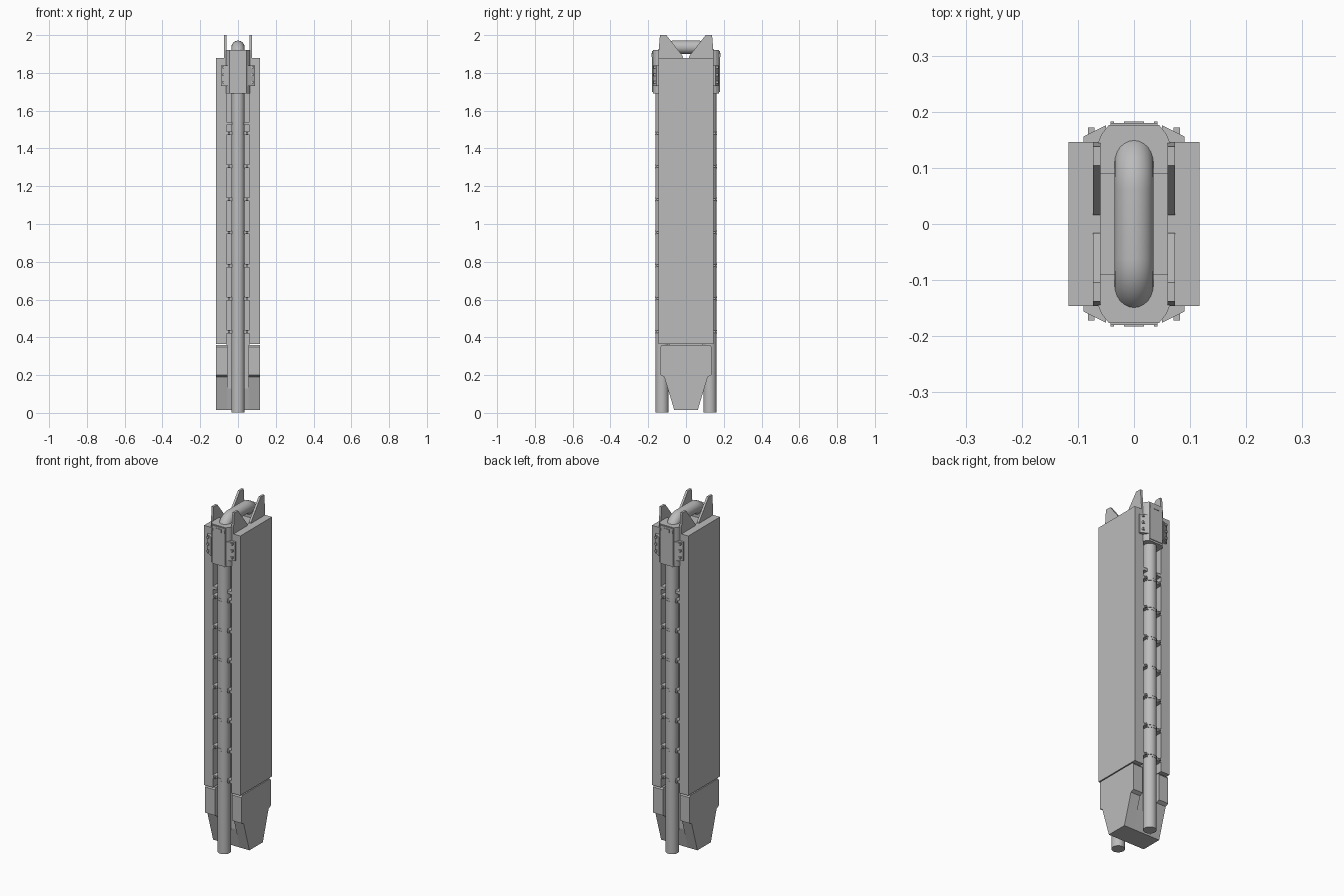
import bpy, bmesh, math
from mathutils import Vector

old = bpy.data.objects.get("Cube")
if old:
    bpy.data.objects.remove(old, do_unlink=True)

grey = bpy.data.materials.new("plain_grey")
grey.use_nodes = True
GREY = (0.5, 0.5, 0.5, 1)
grey.diffuse_color = GREY
grey.node_tree.nodes["Principled BSDF"].inputs["Base Color"].default_value = GREY


def finish(name, bm, smooth=False):
    bmesh.ops.recalc_face_normals(bm, faces=bm.faces[:])
    mesh = bpy.data.meshes.new(name)
    bm.to_mesh(mesh)
    bm.free()
    mesh.materials.append(grey)
    ob = bpy.data.objects.new(name, mesh)
    bpy.context.collection.objects.link(ob)
    if smooth:
        bpy.ops.object.select_all(action='DESELECT')
        ob.select_set(True)
        bpy.context.view_layer.objects.active = ob
        bpy.ops.object.shade_smooth_by_angle(angle=math.radians(40))
    return ob


def mirror(ob, x=True, y=True):
    mod = ob.modifiers.new("mirror", 'MIRROR')
    mod.use_axis = (x, y, False)
    mod.use_mirror_merge = False
    return ob


def extrude(name, points, place, depth):
    """Extrude a 2D outline; place maps its points into 3D."""
    bm = bmesh.new()
    face = bm.faces.new([bm.verts.new(place(*p)) for p in points])
    new = bmesh.ops.extrude_face_region(bm, geom=[face])["geom"]
    verts = [v for v in new if isinstance(v, bmesh.types.BMVert)]
    bmesh.ops.translate(bm, vec=depth, verts=verts)
    return finish(name, bm)


def side_plate(name, points, x0, x1):
    return extrude(name, points, lambda y, z: (x0, y, z), (x1 - x0, 0, 0))


def plan_block(name, points, z0, z1):
    return extrude(name, points, lambda x, y: (x, y, z0), (0, 0, z1 - z0))


def box(name, x0, x1, y0, y1, z0, z1):
    return plan_block(name, [(x0, y0), (x1, y0), (x1, y1), (x0, y1)], z0, z1)


def symmetric(half):
    return half + [(-a, b) for a, b in reversed(half)]


# Side slabs and their tapered feet
mirror(box("side_slab", 0.06, 0.117, -0.146, 0.146, 0.366, 1.88), y=False)
foot = symmetric([(0.062, 0.015), (0.115, 0.19), (0.135, 0.2),
                  (0.135, 0.35), (0.128, 0.36)])
mirror(side_plate("tapered_foot", foot, 0.055, 0.117), y=False)

# Central core with a narrower tail
box("core", -0.06, 0.06, -0.09, 0.09, 0.13, 1.87)
tail = symmetric([(0.062, 0.015), (0.09, 0.13)])
side_plate("core_tail", tail, -0.055, 0.055)

# One continuous tube: down the front, over the top, down the back
R, BEND, LEG, TOP, SEG = 0.035, 0.065, 0.127, 1.936, 24
path = [Vector((0, -LEG, 0.002))]
for sign in (-1, 1):
    arc = [Vector((0, sign * (LEG - BEND + BEND * math.cos(a)),
                   TOP - BEND + BEND * math.sin(a)))
           for a in [math.pi / 2 * i / 10 for i in range(11)]]
    path += arc if sign < 0 else arc[::-1]
path.append(Vector((0, LEG, 0.002)))
bm = bmesh.new()
rings = []
for i, p in enumerate(path):
    t = (path[min(i + 1, len(path) - 1)] - path[max(i - 1, 0)]).normalized()
    if p.z < TOP - BEND + 0.001:
        t = Vector((0, 0, 1 if p.y < 0 else -1))
    out = Vector((1, 0, 0)).cross(t)
    rings.append([bm.verts.new(p + R * (math.cos(k * math.tau / SEG) * Vector((1, 0, 0))
                                        + math.sin(k * math.tau / SEG) * out))
                  for k in range(SEG)])
for a, b in zip(rings, rings[1:]):
    for k in range(SEG):
        n = (k + 1) % SEG
        bm.faces.new((a[k], a[n], b[n], b[k]))
bm.faces.new(rings[0])
bm.faces.new(rings[-1])
finish("bent_tube", bm, smooth=True)


# Clamps along the tube: a thin pair of bands with ears at each side
def band(z):
    bm = bmesh.new()
    bmesh.ops.create_cone(bm, cap_ends=True, segments=SEG, radius1=0.0365,
                          radius2=0.0365, depth=0.006)
    bmesh.ops.translate(bm, vec=(0, -LEG, z), verts=bm.verts[:])
    mirror(finish("tube_band", bm, smooth=True), x=False)


for i in range(7):
    z = 0.43 + 0.175 * i
    band(z - 0.007)
    band(z + 0.007)
    mirror(box("clamp_ear", 0.033, 0.06, -0.146, -0.09, z - 0.009, z + 0.009))
    mirror(box("clamp_bolt", 0.042, 0.052, -0.156, -0.146, z - 0.006, z + 0.006))
mirror(box("upper_ear", 0.033, 0.06, -0.146, -0.09, 1.523, 1.54))

# Notched fins standing at the top of both slabs
fin = symmetric([(0.146, 1.69), (0.146, 1.9), (0.138, 2.0), (0.104, 2.0),
                 (0.018, 1.89), (0.014, 1.87)])
fin = [(0.0, 1.69)] + fin
mirror(side_plate("notched_fin", fin, 0.06, 0.073), y=False)

# End brackets wrapping the tube, with wings, face plates and bolts
cap = symmetric([(0.06, -0.09), (0.064, -0.145), (0.058, -0.16), (0.045, -0.176)])
mirror(plan_block("end_bracket", cap, 1.69, 1.92), x=False)
mirror(box("face_plate", -0.042, 0.042, -0.18, -0.176, 1.7, 1.915), x=False)
wing = [(0.05, -0.176), (0.09, -0.156), (0.09, -0.146), (0.05, -0.146)]
mirror(plan_block("bracket_wing", wing, 1.73, 1.84))
for z in (1.75, 1.79, 1.83):
    mirror(box("wing_bolt", 0.07, 0.082, -0.172, -0.155, z - 0.006, z + 0.006))
mirror(box("latch", -0.018, 0.018, -0.183, -0.18, 1.885, 1.905), x=False)
mirror(box("corner_stud", 0.036, 0.042, -0.183, -0.18, 1.885, 1.9))
